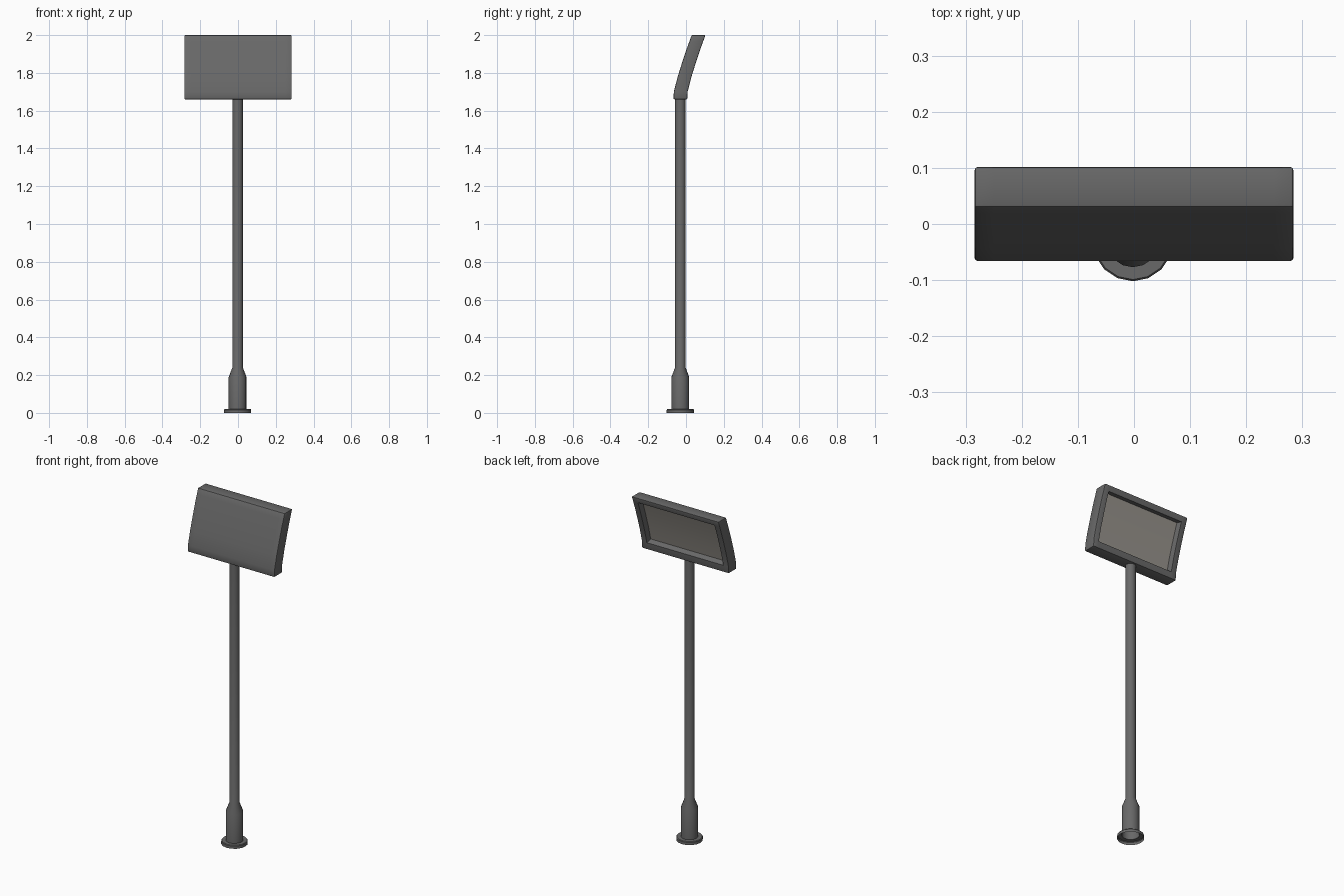
import bpy, bmesh, math

if "Cube" in bpy.data.objects:
    bpy.data.objects.remove(bpy.data.objects["Cube"])


def material(name, color):
    m = bpy.data.materials.new(name)
    m.diffuse_color = (*color, 1)
    m.use_nodes = True
    m.node_tree.nodes["Principled BSDF"].inputs["Base Color"].default_value = m.diffuse_color
    return m


dark = material("dark grey metal", (0.14, 0.14, 0.14))
pale = material("warm grey screen", (0.32, 0.30, 0.27))


def finish(name, bm, mats):
    bmesh.ops.recalc_face_normals(bm, faces=bm.faces)
    mesh = bpy.data.meshes.new(name)
    bm.to_mesh(mesh)
    bm.free()
    ob = bpy.data.objects.new(name, mesh)
    bpy.context.collection.objects.link(ob)
    for m in mats:
        mesh.materials.append(m)
    return ob


def shade(ob, angle):
    bpy.ops.object.select_all(action='DESELECT')
    bpy.context.view_layer.objects.active = ob
    ob.select_set(True)
    bpy.ops.object.shade_smooth_by_angle(angle=math.radians(angle))


def lathe(name, profile, cx, cy, sides=16):
    """Open shell of revolution from (radius, z) points."""
    bm = bmesh.new()
    rings = []
    for r, z in profile:
        rings.append([bm.verts.new((cx + r * math.sin(2 * math.pi * i / sides),
                                    cy - r * math.cos(2 * math.pi * i / sides), z))
                      for i in range(sides)])
    for a, b in zip(rings, rings[1:]):
        for i in range(sides):
            j = (i + 1) % sides
            bm.faces.new((a[i], a[j], b[j], b[i]))
    ob = finish(name, bm, [dark])
    shade(ob, 25)
    return ob


# Post: hollow flange, wide sleeve, taper, slim tube running up into the panel
PX, PY = -0.002, -0.03
lathe("base_flange", [(0.072, 0), (0.072, 0.016), (0.069, 0.02), (0.047, 0.02)], PX, PY)
lathe("post", [(0.047, 0.02), (0.047, 0.19), (0.028, 0.24), (0.028, 1.67)], PX, PY)

# Panel: leaning, slightly curved slab cut into a grid of rows and columns
W, DEPTH = 0.284, 0.073
cols = [-W, -W + 0.034, W - 0.034, W]
rows = [(1.66, -0.066), (1.70, -0.0645), (1.78, -0.044), (1.86, -0.019),
        (1.92, 0.001), (1.968, 0.0185), (2.0, 0.03)]
bm = bmesh.new()
front = [[bm.verts.new((x, y, z)) for x in cols] for z, y in rows]
back = [[bm.verts.new((x, y + DEPTH, z)) for x in cols] for z, y in rows]
nr, nc = len(rows), len(cols)
recess = []
for r in range(nr - 1):
    for c in range(nc - 1):
        for g in (front, back):
            f = bm.faces.new((g[r][c], g[r][c + 1], g[r + 1][c + 1], g[r + 1][c]))
            if g is back and c == 1 and 1 <= r <= nr - 3:
                recess.append(f)
    for c in (0, nc - 1):
        bm.faces.new((front[r][c], front[r + 1][c], back[r + 1][c], back[r][c]))
for c in range(nc - 1):
    for r in (0, nr - 1):
        bm.faces.new((front[r][c], front[r][c + 1], back[r][c + 1], back[r][c]))
bmesh.ops.recalc_face_normals(bm, faces=bm.faces)

# Sunken screen on the back, with slightly tapered walls
bmesh.ops.inset_region(bm, faces=recess, thickness=0.006, depth=-0.03, use_even_offset=True)
for f in recess:
    f.material_index = 1

# Soften the outer edges of the case only
outer = [e for e in bm.edges if len(e.link_faces) == 2
         and e.calc_face_angle(0) > math.radians(60)
         and all(abs(abs(v.co.x) - W) < 1e-4 or v.co.z < 1.661 or v.co.z > 1.999
                 for v in e.verts)]
bmesh.ops.bevel(bm, geom=outer, offset=0.005, segments=2, profile=0.5, affect='EDGES')
panel = finish("sign_panel", bm, [dark, pale])
shade(panel, 30)
